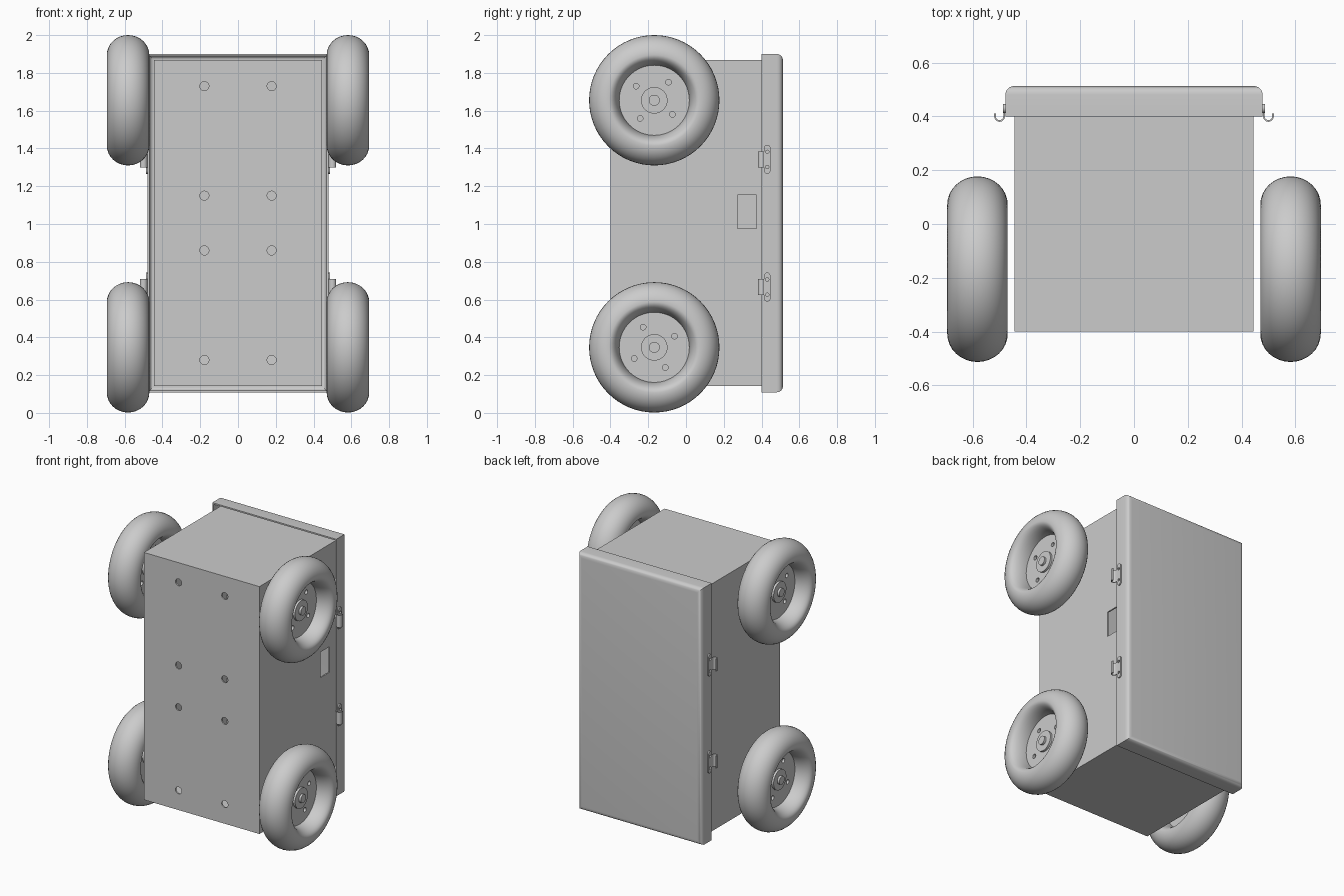
import bpy, bmesh, math
from mathutils import Matrix, Vector

old = bpy.data.objects.get("Cube")
if old:
    bpy.data.objects.remove(old, do_unlink=True)

grey = bpy.data.materials.new("plain_grey")
grey.use_nodes = True
grey.diffuse_color = (0.6, 0.6, 0.6, 1)
grey.node_tree.nodes["Principled BSDF"].inputs["Base Color"].default_value = (0.6, 0.6, 0.6, 1)


def make(name, bm):
    mesh = bpy.data.meshes.new(name)
    bm.to_mesh(mesh)
    bm.free()
    mesh.materials.append(grey)
    ob = bpy.data.objects.new(name, mesh)
    bpy.context.collection.objects.link(ob)
    return ob


def modify(ob, kind, **settings):
    mod = ob.modifiers.new(kind.lower(), kind)
    for key, value in settings.items():
        setattr(mod, key, value)
    bpy.ops.object.select_all(action='DESELECT')
    bpy.context.view_layer.objects.active = ob
    ob.select_set(True)
    bpy.ops.object.modifier_apply(modifier=mod.name)


def smooth(ob):
    bpy.ops.object.select_all(action='DESELECT')
    bpy.context.view_layer.objects.active = ob
    ob.select_set(True)
    bpy.ops.object.shade_smooth_by_angle(angle=math.radians(35))


def box(bm, lo, hi):
    lo, hi = Vector(lo), Vector(hi)
    mat = Matrix.Translation((lo + hi) / 2) @ Matrix.Diagonal((*(hi - lo), 1))
    return bmesh.ops.create_cube(bm, size=1, matrix=mat)["verts"]


def rod(bm, centre, axis, radius, length, sides=20):
    turn = Vector((0, 0, 1)).rotation_difference(Vector(axis)).to_matrix().to_4x4()
    bmesh.ops.create_cone(bm, cap_ends=True, segments=sides, radius1=radius, radius2=radius,
                          depth=length, matrix=Matrix.Translation(centre) @ turn)


def cut(ob, bm):
    cutter = make("cutter", bm)
    cutter.hide_render = True
    modify(ob, 'BOOLEAN', object=cutter, operation='DIFFERENCE', solver='EXACT')
    bpy.data.objects.remove(cutter, do_unlink=True)


def open_box(name, lo, hi, open_dir, wall, bevel=0):
    """Sheet metal tray with one side removed and the opposite rim rounded."""
    bm = bmesh.new()
    box(bm, lo, hi)
    bm.normal_update()
    d = Vector(open_dir)
    bmesh.ops.delete(bm, geom=[f for f in bm.faces if f.normal.dot(d) > 0.9], context='FACES_ONLY')
    if bevel:
        back = [f for f in bm.faces if f.normal.dot(d) < -0.9][0]
        bmesh.ops.bevel(bm, geom=list(back.edges), offset=bevel, segments=6, profile=0.5, affect='EDGES')
    ob = make(name, bm)
    modify(ob, 'SOLIDIFY', thickness=wall, offset=-1, use_even_offset=True)
    return ob


def lathe(name, profile, centre, closed, steps=64):
    """Spin (offset, radius) points about an axis along x."""
    bm = bmesh.new()
    vs = [bm.verts.new((x, 0, r)) for x, r in profile]
    pairs = list(zip(vs, vs[1:])) + ([(vs[-1], vs[0])] if closed else [])
    edges = [bm.edges.new(p) for p in pairs]
    bmesh.ops.spin(bm, geom=vs + edges, axis=(1, 0, 0), cent=(0, 0, 0),
                   angle=math.tau, steps=steps, use_duplicate=False)
    bmesh.ops.remove_doubles(bm, verts=bm.verts, dist=0.0003)
    bmesh.ops.recalc_face_normals(bm, faces=bm.faces)
    bmesh.ops.translate(bm, verts=bm.verts, vec=centre)
    return make(name, bm)


# Hollow body with mounting holes in front and a window in one side
body = open_box("body", (-0.445, -0.4, 0.143), (0.445, 0.5, 1.867), (0, 1, 0), 0.01)
holes = bmesh.new()
for x in (-0.178, 0.178):
    for z in (0.28, 0.86, 1.15, 1.73):
        rod(holes, (x, -0.4, z), (0, 1, 0), 0.024, 0.1)
box(holes, (0.4, 0.272, 0.975), (0.5, 0.372, 1.153))
cut(body, holes)

# Lid tray with rounded back rim
lid = open_box("lid", (-0.478, 0.4, 0.109), (0.478, 0.513, 1.9), (0, -1, 0), 0.01, bevel=0.032)
smooth(lid)

# Tyres and hubs
tyre_profile = []
for i in range(32):
    a = math.tau * i / 32
    reach = 0.105 if math.sin(a) > 0 else 0.055
    tyre_profile.append((0.1125 * math.cos(a), 0.24 + reach * math.sin(a)))
half = [(0.04, 0), (0.04, 0.029), (0.025, 0.029), (0.025, 0.07), (0.01, 0.07), (0.01, 0.188)]
hub_profile = half + [(-x, r) for x, r in reversed(half)]

for level, z, turn in (("lower", 0.347, 29), ("upper", 1.655, 52)):
    centre = Vector((0.582, -0.168, z))
    tyre = lathe(level + "_tyres", tyre_profile, centre, True)
    hub = lathe(level + "_hubs", hub_profile, centre, False)
    bolts = bmesh.new()
    for k in range(4):
        a = math.radians(turn + 90 * k)
        rod(bolts, centre + Vector((0, math.cos(a), math.sin(a))) * 0.122, (1, 0, 0), 0.015, 0.1)
    cut(hub, bolts)
    for ob in (tyre, hub):
        modify(ob, 'MIRROR', use_axis=(True, False, False), use_mirror_merge=False)
        smooth(ob)

# Latch plates and hooks on the lid sides
for level, z in (("lower", 0.666), ("upper", 1.342)):
    bm = bmesh.new()
    ring = []
    for k in range(18):
        end = 1 if k < 9 else -1
        a = math.pi * (k if k < 9 else k - 1) / 8
        ring.append(bm.verts.new((0.478, 0.43 + 0.017 * math.cos(a),
                                  z + 0.06 * end + 0.017 * math.sin(a))))
    face = bm.faces.new(ring)
    out = bmesh.ops.extrude_face_region(bm, geom=[face])["geom"]
    bmesh.ops.translate(bm, verts=[v for v in out if isinstance(v, bmesh.types.BMVert)],
                        vec=(0.009, 0, 0))
    bmesh.ops.recalc_face_normals(bm, faces=bm.faces)
    plate = make(level + "_latch_plates", bm)
    screws = bmesh.new()
    for dz in (-0.04, 0.04):
        rod(screws, (0.485, 0.43, z + dz), (1, 0, 0), 0.009, 0.05, 12)
    cut(plate, screws)

    path = [(0.483, 0.42)]
    for k in range(11):
        a = math.pi * (1 + k / 10)
        path.append((0.5 + 0.017 * math.cos(a), 0.4 + 0.017 * math.sin(a)))
    path.append((0.517, 0.411))
    bm = bmesh.new()
    rows = [[bm.verts.new((x, y, z + s * 0.043)) for x, y in path] for s in (-1, 1)]
    for i in range(len(path) - 1):
        bm.faces.new((rows[0][i], rows[0][i + 1], rows[1][i + 1], rows[1][i]))
    hook = make(level + "_latch_hooks", bm)
    modify(hook, 'SOLIDIFY', thickness=0.006, offset=0)
    for ob in (plate, hook):
        modify(ob, 'MIRROR', use_axis=(True, False, False), use_mirror_merge=False)
        smooth(ob)
